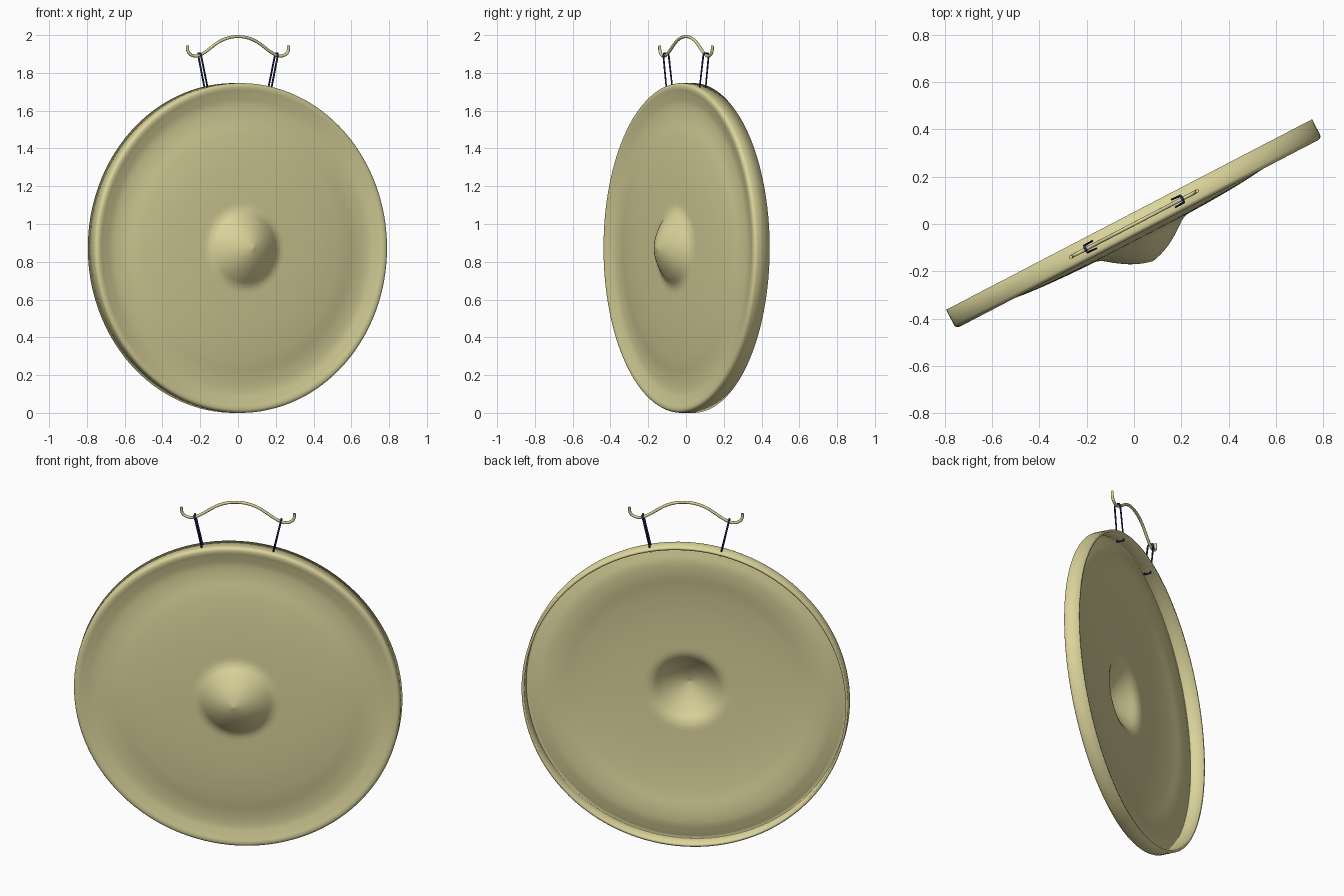
import bpy, bmesh, math
from mathutils import Vector, Matrix

if "Cube" in bpy.data.objects:
    bpy.data.objects.remove(bpy.data.objects["Cube"])

R, HALF, CZ = 0.873, 0.045, 0.873
TURN = Matrix.Rotation(math.radians(27.5), 4, 'Z')


def material(name, col):
    m = bpy.data.materials.new(name)
    m.diffuse_color = (*col, 1)
    m.use_nodes = True
    m.node_tree.nodes["Principled BSDF"].inputs["Base Color"].default_value = m.diffuse_color
    return m


brass = material("brass", (0.71, 0.66, 0.33))
cord = material("blue_cord", (0.02, 0.02, 0.13))


def smooth_path(pts, n=5):
    """Catmull-Rom interpolation through the points."""
    p = [Vector(q) for q in pts]
    p = [2 * p[0] - p[1]] + p + [2 * p[-1] - p[-2]]
    out = []
    for i in range(1, len(p) - 2):
        a, b, c, d = p[i - 1:i + 3]
        for k in range(n):
            t = k / n
            out.append(0.5 * (2 * b + (c - a) * t + (2 * a - 5 * b + 4 * c - d) * t * t
                              + (3 * b - a - 3 * c + d) * t ** 3))
    return out + [p[-2]]


def add_object(name, data, mat):
    ob = bpy.data.objects.new(name, data)
    bpy.context.collection.objects.link(ob)
    data.materials.append(mat)
    ob.matrix_world = TURN
    return ob


def tube(name, pts, radius, mat, closed=False):
    cu = bpy.data.curves.new(name, 'CURVE')
    cu.dimensions = '3D'
    cu.bevel_depth, cu.bevel_resolution = radius, 3
    cu.use_fill_caps = True
    sp = cu.splines.new('POLY')
    sp.points.add(len(pts) - 1)
    for q, v in zip(sp.points, pts):
        q.co = (*v, 1)
    sp.use_cyclic_u = closed
    sp.use_smooth = True
    return add_object(name, cu, mat)


# Gong shell: (radius, distance forward) from boss tip to the back edge of the rim
boss = smooth_path([(0.0, 0.177), (0.05, 0.163), (0.10, 0.140), (0.15, 0.108),
                    (0.19, 0.078), (0.217, 0.067)])
face = smooth_path([(0.217, 0.067), (0.35, 0.063), (0.48, 0.056), (0.60, 0.044),
                    (0.69, 0.030), (0.76, 0.027), (0.81, 0.036), (0.845, HALF)])
corner = [(R - 0.018 + 0.018 * math.sin(a), HALF - 0.018 + 0.018 * math.cos(a))
          for a in [math.radians(15 * k) for k in range(7)]]
profile = boss + face[1:] + [Vector(q) for q in corner] + [Vector((R, -HALF))]
bm = bmesh.new()
vs = [bm.verts.new((r, -d, 0)) for r, d in profile]
es = [bm.edges.new(e) for e in zip(vs, vs[1:])]
bmesh.ops.spin(bm, geom=vs + es, cent=(0, 0, 0), axis=(0, 1, 0),
               angle=math.tau, steps=128, use_merge=True)
bmesh.ops.remove_doubles(bm, verts=bm.verts, dist=1e-5)
bmesh.ops.recalc_face_normals(bm, faces=bm.faces)
tip = min(bm.faces, key=lambda f: f.calc_center_median().y)
if tip.normal.y > 0:
    bmesh.ops.reverse_faces(bm, faces=bm.faces)
bmesh.ops.translate(bm, verts=bm.verts, vec=(0, 0, CZ))
me = bpy.data.meshes.new("gong_disc")
bm.to_mesh(me)
bm.free()
gong = add_object("gong_disc", me, brass)
sol = gong.modifiers.new("shell", 'SOLIDIFY')
sol.thickness, sol.offset = 0.014, -1
bpy.context.view_layer.objects.active = gong
gong.select_set(True)
bpy.ops.object.shade_smooth_by_angle(angle=math.radians(40))

# Curved hanging handle with upturned ends
half = [(0.301, 1.945), (0.300, 1.918), (0.285, 1.898), (0.258, 1.889),
        (0.230, 1.893), (0.19, 1.914), (0.12, 1.961), (0.06, 1.985)]
pts = [(-x, 0, z) for x, z in half] + [(0, 0, 1.992)] + [(x, 0, z) for x, z in half[::-1]]
tube("hanging_handle", smooth_path(pts), 0.008, brass)

# Cord loops over the handle and through the top of the rim
for side, label in ((-1, "left"), (1, "right")):
    loop = [(0.186, -0.018, 1.700), (0.229, -0.016, 1.893), (0.231, -0.010, 1.905),
            (0.231, 0.010, 1.905), (0.229, 0.016, 1.893), (0.186, 0.018, 1.700)]
    tube("cord_loop_" + label, [(side * x, y, z) for x, y, z in loop], 0.005, cord, True)
